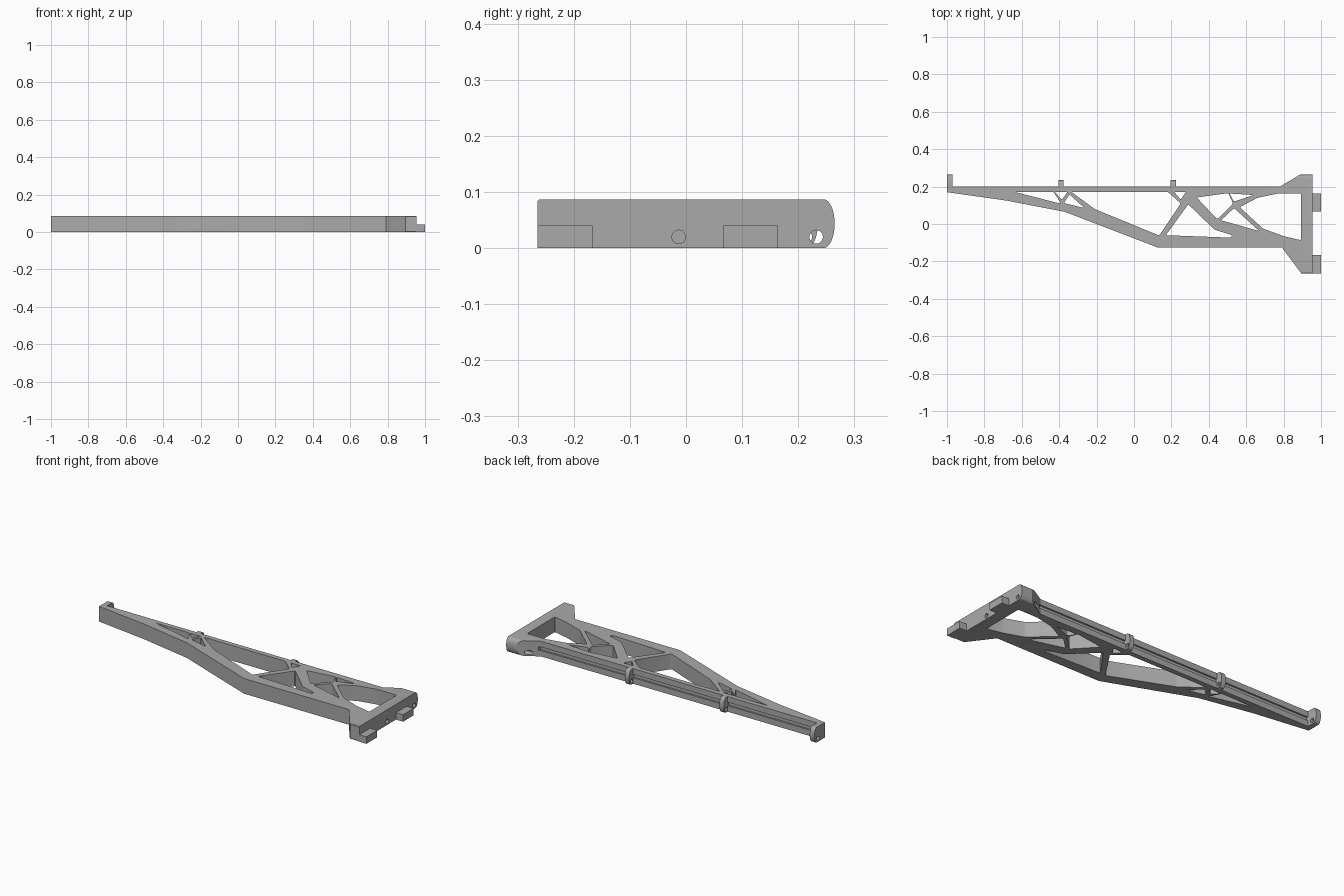
import bpy, bmesh, math
from mathutils import Vector

cube = bpy.data.objects.get("Cube")
if cube:
    bpy.data.objects.remove(cube)

H = 0.087
grey = bpy.data.materials.new("plain grey")
grey.use_nodes = True
grey.diffuse_color = (0.4, 0.4, 0.4, 1)
grey.node_tree.nodes["Principled BSDF"].inputs["Base Color"].default_value = (0.4, 0.4, 0.4, 1)


def prism(name, points, direction, corner=0):
    """Extrude a closed loop of 3D points, optionally rounding its long edges."""
    bm = bmesh.new()
    face = bm.faces.new([bm.verts.new(p) for p in points])
    res = bmesh.ops.extrude_face_region(bm, geom=[face])
    bmesh.ops.translate(bm, vec=direction,
                        verts=[v for v in res["geom"] if isinstance(v, bmesh.types.BMVert)])
    bmesh.ops.recalc_face_normals(bm, faces=bm.faces)
    if corner:
        axis = Vector(direction).normalized()
        sides = [e for e in bm.edges
                 if abs((e.verts[0].co - e.verts[1].co).normalized().dot(axis)) > 0.99]
        bmesh.ops.bevel(bm, geom=sides, offset=corner, segments=3, profile=0.5,
                        affect='EDGES', clamp_overlap=True)
    mesh = bpy.data.meshes.new(name)
    bm.to_mesh(mesh)
    bm.free()
    mesh.materials.append(grey)
    obj = bpy.data.objects.new(name, mesh)
    bpy.context.collection.objects.link(obj)
    return obj


def box(name, x0, x1, y0, y1, z0, z1):
    return prism(name, [(x0, y0, z0), (x1, y0, z0), (x1, y1, z0), (x0, y1, z0)], (0, 0, z1 - z0))


def rod(name, x0, x1, y, z, r):
    ring = [(x0, y + r * math.cos(t * math.tau / 24), z + r * math.sin(t * math.tau / 24))
            for t in range(24)]
    return prism(name, ring, (x1 - x0, 0, 0))


def cut(target, tool, operation='DIFFERENCE'):
    tool.hide_render = True
    mod = target.modifiers.new("cut", 'BOOLEAN')
    mod.operation, mod.object, mod.solver = operation, tool, 'EXACT'
    bpy.context.view_layer.objects.active = target
    bpy.ops.object.modifier_apply(modifier=mod.name)
    bpy.data.objects.remove(tool)


# Arm outline with flared hinge end and tip bracket
outline = [(-1, .17), (-.68, .125), (-.37, .065), (.125, -.125), (.79, -.125),
           (.895, -.265), (.955, -.265), (.955, .265), (.89, .265), (.78, .2),
           (-.97, .2), (-.97, .265), (-1, .265)]
arm = prism("arm_frame", [(x, y, 0) for x, y in outline], (0, 0, H))

# Windows between the struts
windows = [
    [(-.64, .172), (-.43, .172), (-.39, .108)],
    [(-.425, .172), (-.355, .172), (-.385, .13)],
    [(-.345, .158), (-.265, .085), (-.375, .112)],
    [(-.335, .172), (.18, .172), (.25, .11), (.135, -.062), (-.21, .08)],
    [(.215, .172), (.278, .172), (.25, .13)],
    [(.17, -.06), (.29, .105), (.43, -.03), (.525, -.06), (.52, -.073)],
    [(.335, .142), (.505, .165), (.53, .108), (.445, .025)],
    [(.51, .163), (.64, .155), (.535, .12)],
    [(.535, .085), (.67, -.038), (.465, .02)],
    [(.77, .163), (.893, .163), (.893, -.087), (.8, -.065), (.69, -.025),
     (.565, .09), (.66, .14)],
]
for pts in windows:
    cut(arm, prism("window_cutter", [(x, y, -.05) for x, y in pts], (0, 0, .2), .007))

# Groove along the rear rail
cut(arm, box("groove_cutter", -.97, .79, .19, .3, .034, .054))

# Line guides on the rear rail
parts = [arm]
for i, x in enumerate((-.39, .21)):
    parts.append(box(f"line_guide_{i + 1}", x - .014, x + .014, .185, .235, 0, H))


def rounded_envelope(back):
    """Side profile with small front chamfers and a bulging rear edge."""
    arc = [(back - .02 + .02 * math.cos(a), H / 2 + H / 2 * math.sin(a))
           for a in (math.pi * (k / 16 - .5) for k in range(17))]
    side = [(-.261, 0)] + arc + [(-.261, H), (-.265, H - .004), (-.265, .004)]
    return prism("envelope", [(-1.1, y, z) for y, z in side], (2.2, 0, 0))


for part in parts:
    cut(part, rounded_envelope(.265 if part == arm else .235), 'INTERSECT')

# Line hole through both ends, and socket in the hinge face
cut(arm, rod("line_hole", -1.1, 1.1, .232, .02, .012))
cut(arm, rod("hinge_socket", .915, 1.1, -.013, .02, .012))
for guide in parts[1:]:
    cut(guide, rod("guide_hole", -1.1, 1.1, .215, .02, .01))

# Hinge tabs
for name, y0, y1 in (("front_hinge_tab", -.265, -.167), ("rear_hinge_tab", .067, .163)):
    parts.append(box(name, .95, 1, y0, y1, 0, .04))

# Keep edges crisp, smooth the rounded parts
bpy.ops.object.select_all(action='DESELECT')
for part in parts:
    part.select_set(True)
bpy.context.view_layer.objects.active = arm
bpy.ops.object.shade_smooth_by_angle(angle=math.radians(30))
